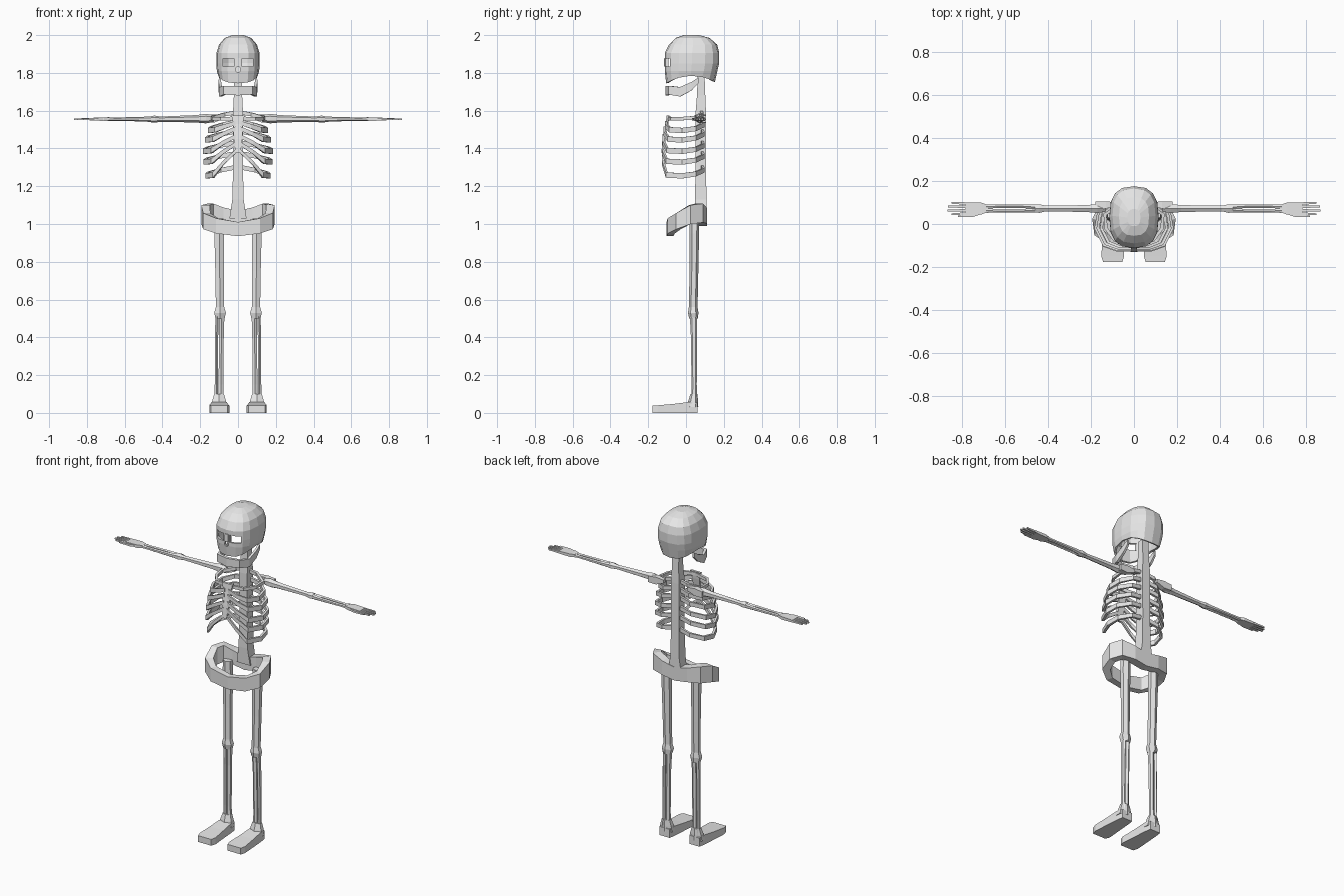
import bpy, bmesh, math
from mathutils import Vector

bone = bpy.data.materials.new("bone grey")
bone.diffuse_color = (0.8, 0.8, 0.8, 1)


def loft(name, rings, closed=False, caps=True, mirror=True):
    """Skin a list of equal-length rings into one object."""
    bm = bmesh.new()
    vr = [[bm.verts.new(p) for p in r] for r in rings]
    n, m = len(rings[0]), len(rings)
    for i in range(m if closed else m - 1):
        a, b = vr[i], vr[(i + 1) % m]
        for j in range(n):
            k = (j + 1) % n
            bm.faces.new((a[j], a[k], b[k], b[j]))
    if caps and not closed:
        bm.faces.new(vr[0])
        bm.faces.new(vr[-1])
    bmesh.ops.recalc_face_normals(bm, faces=bm.faces)
    me = bpy.data.meshes.new(name)
    bm.to_mesh(me)
    bm.free()
    me.materials.append(bone)
    ob = bpy.data.objects.new(name, me)
    bpy.context.collection.objects.link(ob)
    if mirror:
        ob.modifiers.new("mirror", 'MIRROR')
    return ob


def tube(name, axis, stations, n=6, mirror=True):
    """Bone along an axis; stations are (x, y, z, half size a, half size b)."""
    s = 1 / math.cos(math.pi / n)
    rings = []
    for x, y, z, a, b in stations:
        ring = []
        for i in range(n):
            t = 2 * math.pi * (i + 0.5) / n
            u, v = a * s * math.cos(t), b * s * math.sin(t)
            off = {'x': (0, u, v), 'y': (u, 0, v), 'z': (u, v, 0)}[axis]
            ring.append(Vector((x, y, z)) + Vector(off))
        rings.append(ring)
    return loft(name, rings, mirror=mirror)


def ribbon(name, pts, closed=False, mirror=True):
    """Flat band on edge; points are (x, y, z, thickness, height)."""
    rings, m = [], len(pts)
    for i, (x, y, z, t, h) in enumerate(pts):
        p = pts[(i - 1) % m] if closed else pts[max(i - 1, 0)]
        q = pts[(i + 1) % m] if closed else pts[min(i + 1, m - 1)]
        side = Vector((q[1] - p[1], p[0] - q[0], 0)).normalized() * t / 2
        c, up = Vector((x, y, z)), Vector((0, 0, h / 2))
        rings.append([c + side + up, c - side + up, c - side - up, c + side - up])
    return loft(name, rings, closed, mirror=mirror)


# Skull: open shell of squarish rings (z, y front, y back, half width)
levels = [(1.76, -0.105, 0.153, 0.104), (1.81, -0.112, 0.166, 0.112),
          (1.85, -0.112, 0.175, 0.115), (1.905, -0.112, 0.176, 0.114),
          (1.95, -0.09, 0.165, 0.1), (1.985, -0.055, 0.125, 0.07),
          (2.0, -0.01, 0.07, 0.03)]
rings = []
for k, (z, f, b, w) in enumerate(levels):
    ring = []
    for i in range(16):
        c, s = math.cos(i * math.pi / 8), math.sin(i * math.pi / 8)
        x = w * math.copysign(abs(c) ** 0.75, c)
        y = (f + b) / 2 + (b - f) / 2 * math.copysign(abs(s) ** 0.75, s)
        ring.append((x, y, 1.785 - 2.2 * (y - 0.03) ** 2 if k == 0 else z))
    rings.append(ring)
skull = loft("skull", rings, caps=False, mirror=False)
bm = bmesh.new()
bm.from_mesh(skull.data)
bmesh.ops.holes_fill(bm, edges=[e for e in bm.edges if e.is_boundary
                                and min(v.co.z for v in e.verts) > 1.95])
bmesh.ops.recalc_face_normals(bm, faces=bm.faces)
bm.to_mesh(skull.data)
bm.free()
shell = skull.modifiers.new("shell", 'SOLIDIFY')
shell.thickness = 0.012

# Eye and nose openings
eye = tube("eye_cutter", 'y', [(0.05, -0.2, 1.855, 0.03, 0.022),
                               (0.05, -0.06, 1.855, 0.03, 0.022)], 4)
nose = tube("nose_cutter", 'y', [(0, -0.2, 1.818, 0.013, 0.014),
                                 (0, -0.06, 1.818, 0.013, 0.014)], 8, mirror=False)
for cutter in (eye, nose):
    cut = skull.modifiers.new("cut", 'BOOLEAN')
    cut.operation, cut.object, cut.solver = 'DIFFERENCE', cutter, 'EXACT'
    cutter.hide_render = True
    cutter.hide_set(True)

# Brow and nose bridge
tube("nose_bridge", 'z', [(0, -0.105, 1.835, 0.014, 0.012),
                          (0, -0.103, 1.88, 0.012, 0.012)], 4, mirror=False)

# Jaw: U-shaped band rising to the back of the skull
half = [(0.095, 0.065, 1.76, 0.012, 0.03), (0.096, 0.03, 1.73, 0.014, 0.045),
        (0.092, -0.03, 1.70, 0.016, 0.05), (0.07, -0.085, 1.708, 0.018, 0.046)]
ribbon("jaw", half + [(0, -0.1, 1.706, 0.018, 0.05)]
       + [(-p[0],) + p[1:] for p in half[::-1]], mirror=False)

# Spine and breastbone
tube("spine", 'z', [(0, 0.08, 1.79, 0.022, 0.018), (0, 0.08, 1.68, 0.022, 0.022),
                    (0, 0.078, 1.58, 0.027, 0.028), (0, 0.078, 1.3, 0.026, 0.028),
                    (0, 0.078, 1.13, 0.03, 0.03), (0, 0.08, 1.03, 0.045, 0.028)],
     4, mirror=False)
tube("breastbone", 'z', [(0, -0.095, 1.575, 0.035, 0.007), (0, -0.1, 1.53, 0.024, 0.007),
                         (0, -0.115, 1.45, 0.022, 0.007), (0, -0.125, 1.375, 0.014, 0.006)],
     4, mirror=False)

# Ribs: (side height, half width, height at the breastbone, front depth)
for i, (z, w, zs, f) in enumerate([(1.495, 0.152, 1.535, -0.105), (1.445, 0.168, 1.505, -0.112),
                                   (1.385, 0.178, 1.465, -0.118), (1.328, 0.176, 1.425, -0.122),
                                   (1.255, 0.166, 1.385, -0.122)]):
    ribbon(f"rib_{i + 1}", [
        (0.015, 0.085, z + 0.045, 0.014, 0.024), (w * 0.55, 0.092, z + 0.03, 0.014, 0.024),
        (w * 0.93, 0.05, z + 0.01, 0.014, 0.026), (w, -0.02, z, 0.014, 0.028),
        (w * 0.78, f + 0.02, z + 0.004, 0.014, 0.028),
        (w * 0.45, f, z * 0.45 + zs * 0.55, 0.012, 0.024), (0.012, f, zs, 0.012, 0.022)])

# Collar ring and shoulder blade
ribbon("collar_bone", [(0.0, 0.08, 1.592, 0.016, 0.02), (0.07, 0.085, 1.58, 0.016, 0.02),
                       (0.135, 0.045, 1.562, 0.016, 0.02), (0.13, -0.02, 1.558, 0.016, 0.018),
                       (0.09, -0.075, 1.556, 0.016, 0.018), (0.0, -0.094, 1.56, 0.012, 0.02)])
tube("shoulder_blade", 'x', [(0.08, 0.093, 1.565, 0.01, 0.01), (0.13, 0.088, 1.558, 0.016, 0.022),
                             (0.18, 0.085, 1.556, 0.02, 0.018)], 4)

# Arms stretched sideways
AY, AZ = 0.072, 1.555
tube("upper_arm", 'x', [(x, AY, z, a, b) for x, z, a, b in [
    (0.13, 1.558, 0.014, 0.016), (0.17, 1.558, 0.021, 0.022), (0.22, 1.557, 0.016, 0.017),
    (0.41, AZ, 0.013, 0.012), (0.44, AZ, 0.02, 0.016), (0.46, AZ, 0.018, 0.015)]])
for name, dy, r in [("forearm_front", -0.011, 0.008), ("forearm_back", 0.011, 0.008)]:
    tube(name, 'x', [(0.455, AY + dy * 0.6, AZ, 0.011, 0.013), (0.52, AY + dy, AZ, r, 0.01),
                     (0.64, AY + dy, AZ, r, 0.008), (0.69, AY + dy * 0.8, AZ, 0.011, 0.009)])
tube("palm", 'x', [(0.68, AY, AZ, 0.016, 0.008), (0.71, AY, AZ, 0.027, 0.009),
                   (0.785, AY, AZ, 0.028, 0.007)], 4)
for i, (dy, tip) in enumerate([(-0.023, 0.85), (-0.008, 0.868), (0.008, 0.866), (0.023, 0.85)]):
    tube(f"finger_{i + 1}", 'x', [(0.775, AY + dy, AZ, 0.006, 0.006),
                                  (tip, AY + dy * 1.15, AZ, 0.004, 0.004)], 4)
tube("thumb", 'x', [(0.715, 0.052, AZ, 0.007, 0.006), (0.75, 0.039, AZ, 0.006, 0.006),
                    (0.82, 0.036, AZ, 0.004, 0.004)], 4)

# Pelvis: closed band, high at the back and low at the front
side = [(0.08, 0.085, 1.045, 0.05, 0.085), (0.145, 0.07, 1.058, 0.05, 0.1),
        (0.172, 0.02, 1.05, 0.045, 0.1), (0.165, -0.04, 1.015, 0.045, 0.085),
        (0.11, -0.078, 0.99, 0.04, 0.08)]
ribbon("pelvis", [(0, 0.085, 1.03, 0.05, 0.08)] + side + [(0, -0.085, 0.973, 0.035, 0.075)]
       + [(-p[0],) + p[1:] for p in side[::-1]], closed=True, mirror=False)

# Legs
tube("thigh", 'z', [(0.1, 0.045, 1.03, 0.024, 0.022), (0.099, 0.044, 0.95, 0.026, 0.022),
                    (0.097, 0.042, 0.75, 0.023, 0.02), (0.095, 0.038, 0.56, 0.022, 0.02),
                    (0.095, 0.038, 0.53, 0.031, 0.024), (0.095, 0.04, 0.5, 0.024, 0.02)])
for name, dx, r in [("shin_inner", -0.01, 0.014), ("shin_outer", 0.015, 0.009)]:
    tube(name, 'z', [(0.096 + dx, 0.04, 0.51, r, 0.017), (0.098 + dx, 0.042, 0.4, r * 0.9, 0.014),
                     (0.1 + dx, 0.043, 0.15, r * 0.9, 0.012), (0.1 + dx, 0.043, 0.06, r, 0.014)])
tube("ankle", 'z', [(0.1, 0.042, 0.1, 0.026, 0.016), (0.1, 0.038, 0.065, 0.036, 0.022),
                    (0.1, 0.035, 0.03, 0.042, 0.026)])
tube("foot", 'y', [(0.1, 0.062, 0.026, 0.034, 0.026), (0.1, 0.02, 0.029, 0.04, 0.029),
                   (0.1, -0.06, 0.024, 0.046, 0.024), (0.099, -0.15, 0.02, 0.053, 0.02),
                   (0.099, -0.178, 0.019, 0.044, 0.019)], 4)
